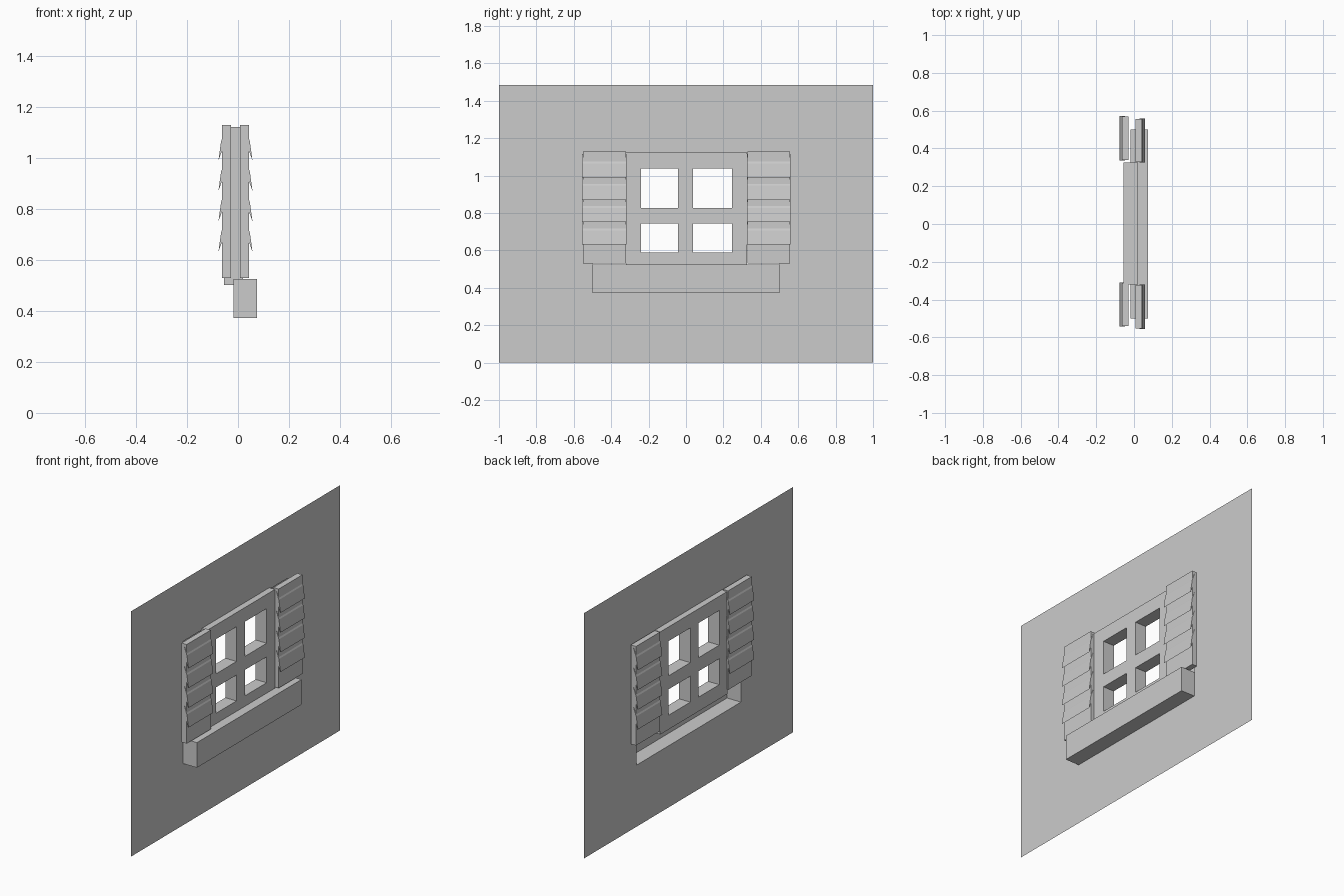
import bpy, bmesh

if "Cube" in bpy.data.objects:
    bpy.data.objects.remove(bpy.data.objects["Cube"])


def finish(bm, name):
    bmesh.ops.recalc_face_normals(bm, faces=bm.faces[:])
    mesh = bpy.data.meshes.new(name)
    bm.to_mesh(mesh)
    bm.free()
    obj = bpy.data.objects.new(name, mesh)
    bpy.context.collection.objects.link(obj)
    return obj


def grid(bm, x, ys, zs, holes):
    """Flat panel in the YZ plane with the listed cells left open."""
    v = [[bm.verts.new((x, y, z)) for z in zs] for y in ys]
    cells = {}
    for i in range(len(ys) - 1):
        for j in range(len(zs) - 1):
            if (i, j) not in holes:
                cells[i, j] = bm.faces.new((v[i][j], v[i + 1][j], v[i + 1][j + 1], v[i][j + 1]))
    for vert in [w for w in bm.verts if not w.link_faces]:
        bm.verts.remove(vert)
    return cells


def push(bm, faces, dx, keep):
    """Extrude faces along x; keep=True leaves the starting faces as a cap."""
    geom = bmesh.ops.extrude_face_region(bm, geom=faces, use_keep_orig=keep)["geom"]
    moved = [g for g in geom if isinstance(g, bmesh.types.BMVert)]
    bmesh.ops.translate(bm, verts=moved, vec=(dx, 0, 0))
    if not keep:
        bmesh.ops.delete(bm, geom=[f for f in faces if f.is_valid], context="FACES_ONLY")


def prism(bm, profile, y0, y1):
    """Solid with an XZ profile running from y0 to y1."""
    a = [bm.verts.new((x, y0, z)) for x, z in profile]
    b = [bm.verts.new((x, y1, z)) for x, z in profile]
    bm.faces.new(a)
    bm.faces.new(b[::-1])
    n = len(a)
    for i in range(n):
        bm.faces.new((a[i], a[(i + 1) % n], b[(i + 1) % n], b[i]))


# Thin wall with an opening; the sill is pushed out of it and hollow behind
bm = bmesh.new()
cells = grid(bm, -0.018, (-1, -0.5, 0.5, 1), (0, 0.373, 0.525, 1.113, 1.485), {(1, 2)})
push(bm, [cells[1, 1]], 0.093, False)
finish(bm, "wall_with_sill")

# Four-pane window frame
bm = bmesh.new()
cells = grid(bm, -0.055, (-0.32, -0.24, -0.043, 0.037, 0.246, 0.325),
             (0.502, 0.588, 0.745, 0.827, 1.037, 1.123),
             {(1, 1), (1, 3), (3, 1), (3, 3)})
push(bm, list(cells.values()), 0.075, True)
bmesh.ops.dissolve_limit(bm, angle_limit=0.01, verts=bm.verts[:], edges=bm.edges[:])
finish(bm, "window_frame")


# Louvred shutters, a pair on each side of the wall
def shutter(name, y0, y1, side):
    def sx(x):
        return x if side > 0 else -0.02 - x
    bm = bmesh.new()
    prism(bm, [(sx(x), z) for x, z in
               ((0.008, 0.53), (0.043, 0.53), (0.043, 1.13), (0.008, 1.13))], y0, y1)
    for i in range(4):
        z = 0.632 + i * 0.1193
        slat = ((0.057, z), (0.0465, z + 0.076), (0.0285, z + 0.126), (0.039, z + 0.05))
        prism(bm, [(sx(x), h) for x, h in slat], y0 - 0.003, y1 + 0.003)
    finish(bm, name)


shutter("outer_shutter_a", -0.552, -0.322, 1)
shutter("outer_shutter_b", 0.328, 0.555, 1)
shutter("inner_shutter_a", -0.54, -0.313, -1)
shutter("inner_shutter_b", 0.34, 0.568, -1)
